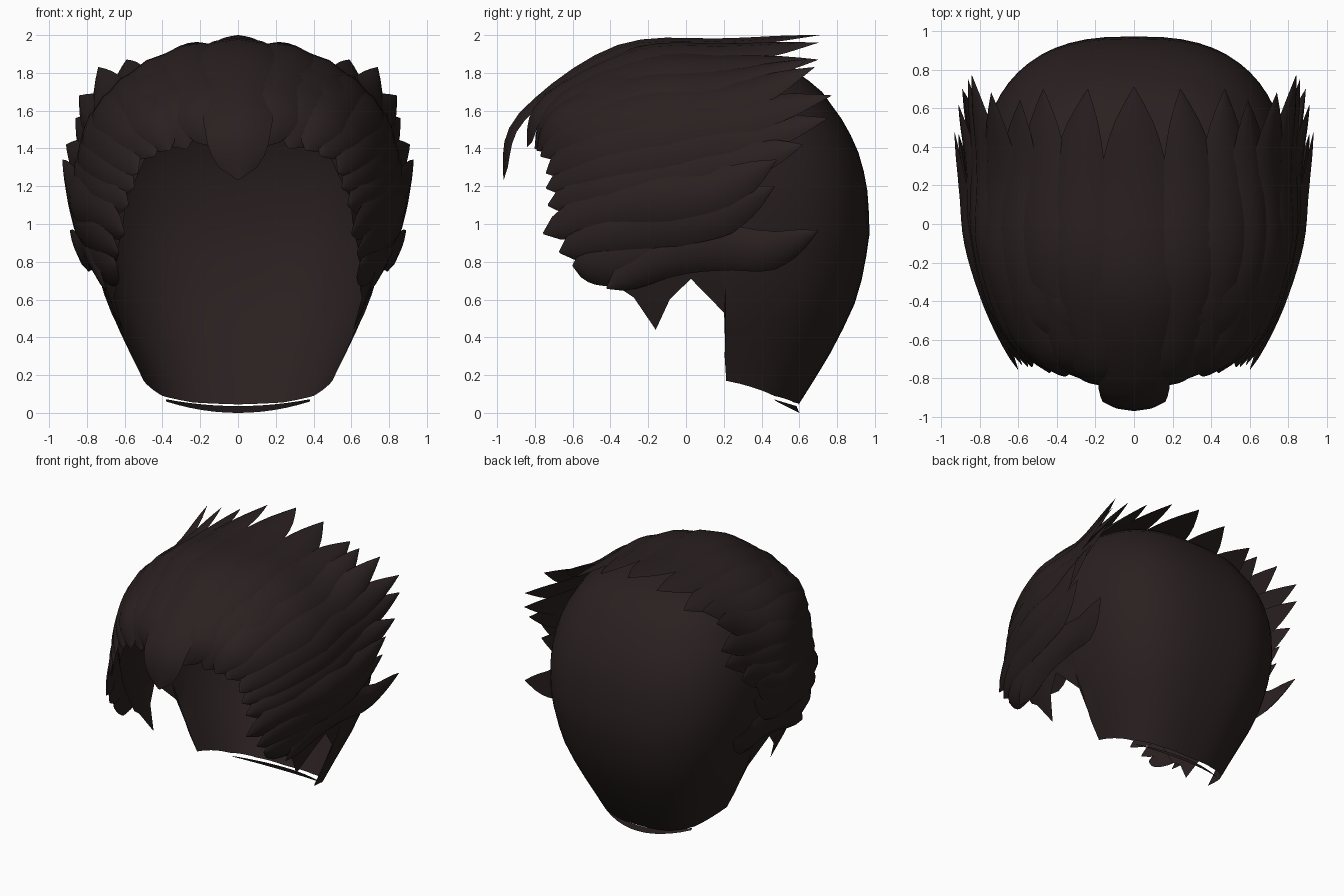
import bpy, math
from mathutils import Vector

if "Cube" in bpy.data.objects:
    bpy.data.objects.remove(bpy.data.objects["Cube"])

hair = bpy.data.materials.new("dark brown hair")
hair.diffuse_color = (0.023, 0.0145, 0.0145, 1)
hair.use_nodes = True
hair.node_tree.nodes["Principled BSDF"].inputs["Base Color"].default_value = hair.diffuse_color


def make(name, verts, faces, mirror=False, angle=50):
    me = bpy.data.meshes.new(name)
    me.from_pydata([tuple(v) for v in verts], [], faces)
    me.materials.append(hair)
    ob = bpy.data.objects.new(name, me)
    bpy.context.collection.objects.link(ob)
    bpy.ops.object.select_all(action='DESELECT')
    ob.select_set(True)
    bpy.context.view_layer.objects.active = ob
    bpy.ops.object.mode_set(mode='EDIT')
    bpy.ops.mesh.select_all(action='SELECT')
    bpy.ops.mesh.normals_make_consistent(inside=False)
    bpy.ops.object.mode_set(mode='OBJECT')
    bpy.ops.object.shade_smooth_by_angle(angle=math.radians(angle))
    if mirror:
        m = ob.modifiers.new("mirror", 'MIRROR')
        m.merge_threshold = 0.002
    return ob


def lerp_table(table, k):
    for a, b in zip(table, table[1:]):
        if k <= b[0]:
            t = (k - a[0]) / (b[0] - a[0])
            return [p + (q - p) * t for p, q in zip(a[1:], b[1:])]
    return list(table[-1][1:])


# Scalp shell: horizontal slices (z, back y, front y, half width)
SLICES = [(0.0, .57, -.1, .43), (.05, .6, -.25, .45), (.13, .65, -.35, .48),
          (.27, .74, -.5, .55), (.5, .86, -.62, .66), (.63, .915, -.67, .71),
          (.8, .95, -.7, .76), (.95, .972, -.74, .79), (1.15, .965, -.77, .81),
          (1.34, .93, -.79, .80), (1.52, .85, -.76, .76), (1.7, .72, -.67, .66),
          (1.8, .60, -.55, .54), (1.87, .44, -.42, .39), (1.91, .27, -.27, .23),
          (1.93, .02, -.02, .001)]
# Hairline: (angle from the front, lowest z)
HAIRLINE = [(0, 1.45), (20, 1.45), (30, 1.40), (37, 1.22), (41, 1.15), (45, .98),
            (52, .84), (60, .66), (66, .61), (73, .44), (80, .60), (86.5, .71),
            (93, .53), (94, .17), (125, .09), (155, .055), (180, .045)]


def scalp(phi, z):
    yb, yf, w = lerp_table(SLICES, z)
    s, c = math.sin(math.radians(phi)), math.cos(math.radians(phi))
    e = 2 / 2.65
    return Vector((w * max(s, 0) ** e if phi < 180 else 0,
                   (yb + yf) / 2 - (yb - yf) / 2 * math.copysign(abs(c) ** e, c), z))


angles = []
for (a, _), (b, _) in zip(HAIRLINE, HAIRLINE[1:]):
    n = max(1, round((b - a) / 6))
    angles += [a + (b - a) * i / n for i in range(n)]
angles.append(180)
ROWS = 22
verts, faces = [], []
for phi in angles:
    low = lerp_table(HAIRLINE, phi)[0]
    for r in range(ROWS + 1):
        verts.append(scalp(phi, low + (1.93 - low) * math.sin(r / ROWS * math.pi / 2)))
R = ROWS + 1
for i in range(len(angles) - 1):
    for r in range(ROWS):
        faces.append((i * R + r, (i + 1) * R + r, (i + 1) * R + r + 1, i * R + r + 1))
make("scalp_shell", verts, faces, True)

# Nape lip under the back of the shell
verts, faces = [], []
for i in range(13):
    u = i / 6 - 1
    verts += [(.38 * u, .6 - .12 * u * u, .06 * u * u),
              (.38 * u, .585 - .12 * u * u, .036 + .036 * u * u)]
    if i:
        faces.append((2 * i - 2, 2 * i, 2 * i + 1, 2 * i - 1))
make("nape_lip", verts, faces)


def spline(pts, t):
    P = [Vector(p) for p in pts]
    P = [2 * P[0] - P[1]] + P + [2 * P[-1] - P[-2]]
    k = min(int(t * (len(pts) - 1)), len(pts) - 2)
    u = t * (len(pts) - 1) - k
    a, b, c, d = P[k:k + 4]
    return .5 * (2 * b + (c - a) * u + (2 * a - 5 * b + 4 * c - d) * u * u
                 + (3 * b - a - 3 * c + d) * u ** 3)


WIDTH = [(0, .04), (.05, .5), (.12, .78), (.25, .92), (.5, 1), (.75, .9), (.88, .58),
         (.96, .22), (1, .01)]
# Lens cross-section of a lock: (across, outward)
SECTION = [(-1, -.35), (-.65, .5), (0, 1), (.65, .5), (1, -.35), (0, -.3)]


def lock(name, pts, width, height=.035, mirror=True, tilt=0):
    N, S = 20, len(SECTION)
    verts, faces = [], []
    for i in range(N + 1):
        t = i / N
        p = spline(pts, t)
        tan = (spline(pts, min(1, t + .02)) - spline(pts, max(0, t - .02))).normalized()
        out = p - Vector((0, p.y * .6, 1.0))
        out = (out - tan * out.dot(tan)).normalized()
        side = tan.cross(out)
        k = lerp_table(WIDTH, t)[0]
        for a, h in SECTION:
            verts.append(p + side * a * width * k
                         + out * (h * height * min(1, k * 1.1) + tilt * a * k))
        if i:
            for j in range(S):
                q = (j + 1) % S
                faces.append(((i - 1) * S + j, (i - 1) * S + q, i * S + q, i * S + j))
    faces += [tuple(range(S)), tuple(range(N * S, N * S + S))]
    make(name, verts, faces, mirror, 40)


# Centre lock with the forehead tip
lock("centre_lock", [(0, -.965, 1.235), (0, -.86, 1.56), (0, -.35, 1.915),
                     (0, .25, 1.95), (0, .71, 2.0)], .20, .035, False)

# Crown locks swept back over the top
CROWN = [
    ([(.13, -.84, 1.41), (.20, -.73, 1.65), (.28, -.25, 1.89), (.29, .25, 1.91), (.24, .70, 1.96)], .17),
    ([(.27, -.80, 1.40), (.37, -.66, 1.63), (.46, -.2, 1.82), (.47, .25, 1.83), (.47, .70, 1.87)], .17),
    ([(.36, -.79, 1.39), (.48, -.64, 1.58), (.59, -.2, 1.73), (.60, .25, 1.75), (.59, .64, 1.87)], .15),
    ([(.44, -.77, 1.36), (.56, -.58, 1.53), (.68, -.2, 1.64), (.69, .25, 1.67), (.74, .68, 1.83)], .15),
]
for i, (pts, w) in enumerate(CROWN):
    lock(f"crown_lock_{i + 1}", pts, w)

# Side locks swept back and flaring off the head
SIDES = [
    ([(.53, -.74, 1.27), (.66, -.5, 1.43), (.76, -.1, 1.54), (.76, .3, 1.58), (.84, .77, 1.68)], .14),
    ([(.55, -.74, 1.19), (.71, -.45, 1.32), (.80, -.05, 1.42), (.80, .35, 1.47), (.86, .75, 1.56)], .13),
    ([(.58, -.73, 1.10), (.74, -.42, 1.20), (.83, 0, 1.29), (.84, .3, 1.34), (.91, .62, 1.42)], .13),
    ([(.60, -.755, .95), (.75, -.42, 1.08), (.85, -.1, 1.14), (.88, .2, 1.19), (.93, .48, 1.34)], .13),
    ([(.63, -.67, .85), (.75, -.38, .94), (.83, -.05, 1.01), (.86, .2, 1.06), (.91, .47, 1.20)], .13),
]
for i, (pts, w) in enumerate(SIDES):
    lock(f"side_lock_{i + 1}", pts, w, .03, True, -.01)

# Low locks above the ear and over the sideburn
lock("ear_lock", [(.70, -.42, .66), (.77, -.1, .82), (.80, .2, .87), (.83, .45, .86),
                  (.89, .70, .965)], .12, .03)
lock("sideburn_lock", [(.64, -.60, .78), (.70, -.42, .78), (.75, -.2, .82), (.77, 0, .87),
                       (.77, .25, .93)], .13, .03)
